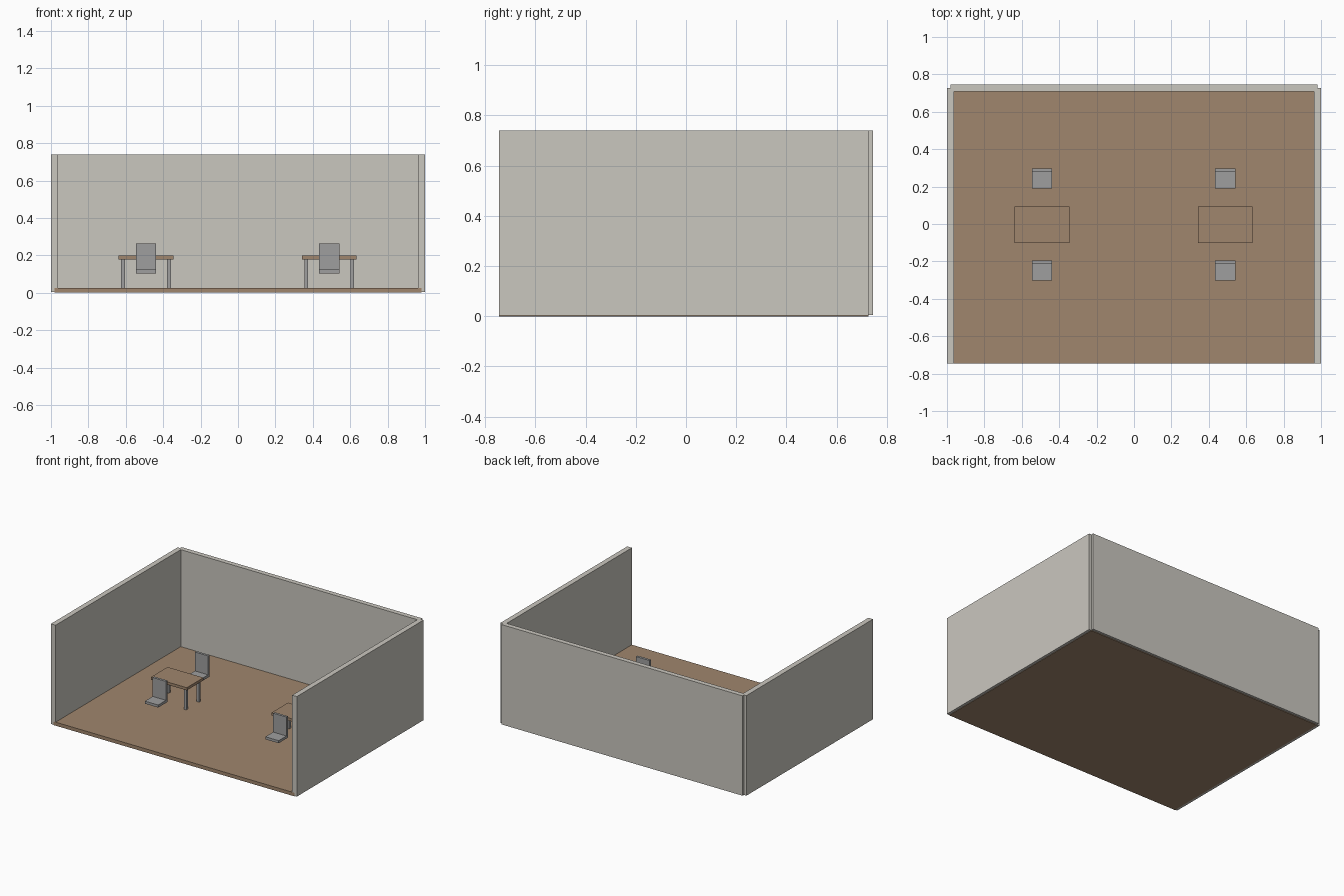
import bpy
import bmesh

if "Cube" in bpy.data.objects:
    bpy.data.objects.remove(bpy.data.objects["Cube"])


def srgb(r, g, b):
    def lin(c):
        c /= 255
        return c / 12.92 if c <= 0.04045 else ((c + 0.055) / 1.055) ** 2.4
    return (lin(r), lin(g), lin(b), 1)


def material(name, color):
    m = bpy.data.materials.new(name)
    m.diffuse_color = color
    m.use_nodes = True
    m.node_tree.nodes["Principled BSDF"].inputs["Base Color"].default_value = m.diffuse_color
    return m


WALL = material("wall_plaster", srgb(202, 199, 191))
WOOD = material("brown_wood", srgb(160, 134, 109))
GREY = material("grey_metal", srgb(159, 159, 159))


def boxes(name, mat, *bounds):
    """One object from boxes, each given as (x0, x1, y0, y1, z0, z1)."""
    bm = bmesh.new()
    for x0, x1, y0, y1, z0, z1 in bounds:
        for v in bmesh.ops.create_cube(bm, size=1)["verts"]:
            v.co.x = x1 if v.co.x > 0 else x0
            v.co.y = y1 if v.co.y > 0 else y0
            v.co.z = z1 if v.co.z > 0 else z0
    me = bpy.data.meshes.new(name)
    bm.to_mesh(me)
    bm.free()
    me.materials.append(mat)
    ob = bpy.data.objects.new(name, me)
    bpy.context.collection.objects.link(ob)
    return ob


FLOOR_TOP = 0.026

# Room: floor slab and three walls, open at the front
boxes("floor", WOOD, (-0.98, 0.98, -0.745, 0.727, 0, FLOOR_TOP))
boxes("back_wall", WALL, (-0.98, 0.98, 0.709, 0.745, 0.005, 0.739))
boxes("left_wall", WALL, (-1, -0.962, -0.745, 0.727, 0.003, 0.739))
boxes("right_wall", WALL, (0.962, 1, -0.745, 0.727, 0.003, 0.739))

for side, cx in (("left", -0.492), ("right", 0.488)):
    # Table: top and four square legs
    cy = -0.004
    boxes(side + "_table_top", WOOD,
          (cx - 0.146, cx + 0.146, cy - 0.097, cy + 0.097, 0.178, 0.198))
    legs = [(cx + sx * 0.123 - 0.0097, cx + sx * 0.123 + 0.0097,
             cy + sy * 0.074 - 0.0097, cy + sy * 0.074 + 0.0097,
             FLOOR_TOP, 0.178) for sx in (-1, 1) for sy in (-1, 1)]
    boxes(side + "_table_legs", GREY, *legs)

    # Legless chairs, both with the backrest on the +y side
    for place, y1 in (("rear", 0.297), ("front", -0.194)):
        x0, x1 = cx - 0.054, cx + 0.054
        boxes(f"{side}_{place}_chair_seat", GREY,
              (x0, x1, y1 - 0.108, y1, 0.104, 0.123))
        boxes(f"{side}_{place}_chair_back", GREY,
              (x0, x1, y1 - 0.018, y1, 0.123, 0.262))
